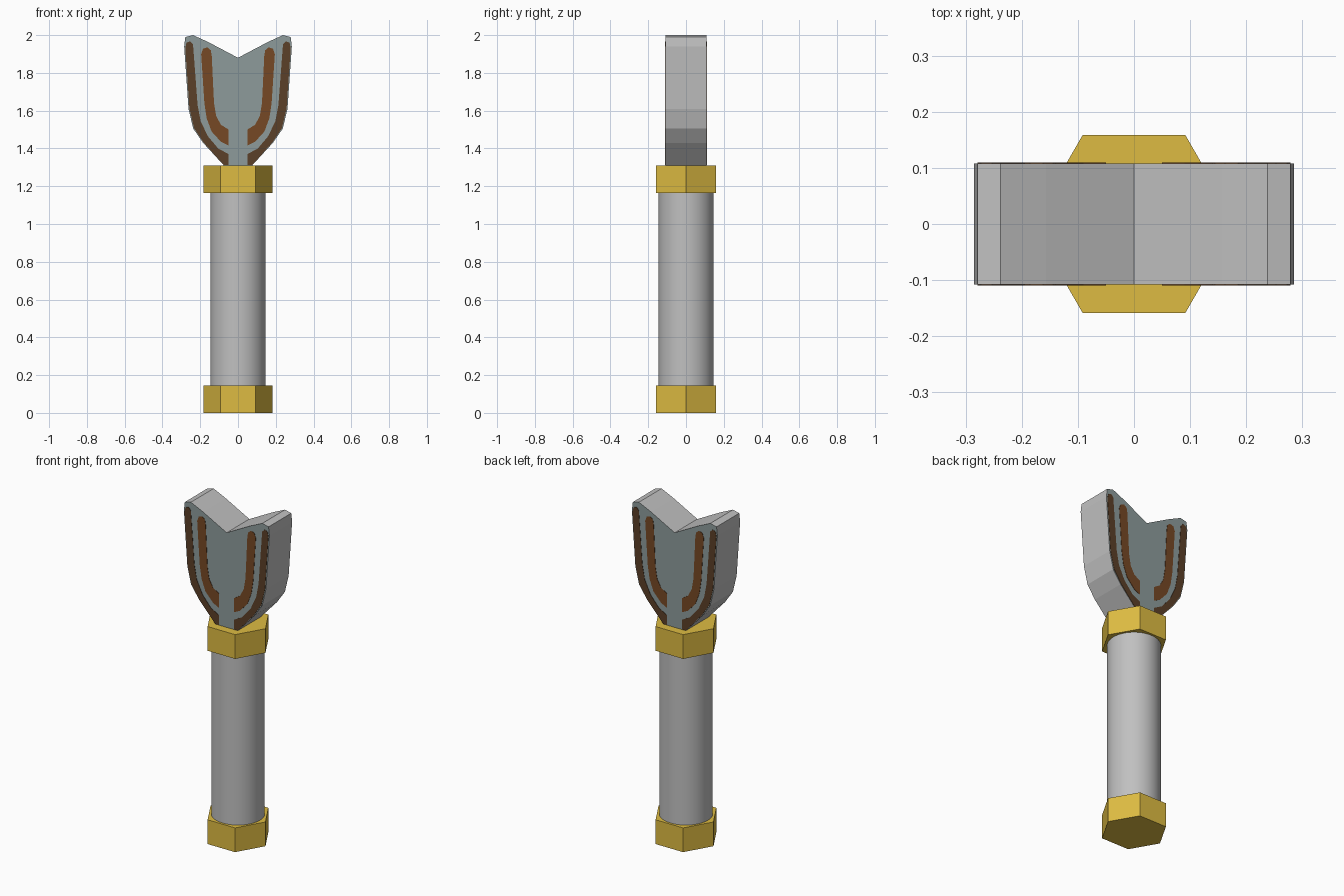
import bpy, bmesh, math

if "Cube" in bpy.data.objects:
    bpy.data.objects.remove(bpy.data.objects["Cube"])


def material(name, rgb):
    m = bpy.data.materials.new(name)
    m.diffuse_color = (*rgb, 1.0)
    m.use_nodes = True
    m.node_tree.nodes["Principled BSDF"].inputs["Base Color"].default_value = m.diffuse_color
    return m


GOLD = material("gold", (0.73, 0.50, 0.055))
GREY = material("grey metal", (0.53, 0.53, 0.53))
SLATE = material("slate grey", (0.27, 0.33, 0.33))
BROWN = material("brown", (0.18, 0.065, 0.018))
DARK_BROWN = material("dark brown", (0.105, 0.05, 0.021))


def prism(name, base, offset, mats):
    """Extrude a 3D polygon along an offset vector."""
    bm = bmesh.new()
    face = bm.faces.new([bm.verts.new(p) for p in base])
    ext = bmesh.ops.extrude_face_region(bm, geom=[face], use_keep_orig=True)
    top = [v for v in ext["geom"] if isinstance(v, bmesh.types.BMVert)]
    bmesh.ops.translate(bm, verts=top, vec=offset)
    bmesh.ops.recalc_face_normals(bm, faces=bm.faces[:])
    mesh = bpy.data.meshes.new(name)
    bm.to_mesh(mesh)
    bm.free()
    for m in mats:
        mesh.materials.append(m)
    obj = bpy.data.objects.new(name, mesh)
    bpy.context.collection.objects.link(obj)
    return obj


def upright(name, radius, sides, z0, z1, mat):
    """Vertical prism with a corner on the +x axis."""
    ring = [(radius * math.cos(2 * math.pi * i / sides),
             radius * math.sin(2 * math.pi * i / sides), z0) for i in range(sides)]
    return prism(name, ring, (0, 0, z1 - z0), [mat])


# Handle and hexagonal end collars
handle = upright("handle", 0.146, 48, 0.14, 1.17, GREY)
for p in handle.data.polygons:
    p.use_smooth = abs(p.normal.z) < 0.5
upright("bottom_collar", 0.183, 6, 0.0, 0.146, GOLD)
upright("top_collar", 0.183, 6, 1.164, 1.31, GOLD)

# Forked head: half outline mirrored across x, slate on front and back
HALF = 0.108
half = [(0.07, 1.305), (0.185, 1.43), (0.237, 1.505), (0.262, 1.61), (0.285, 1.94),
        (0.279, 1.99), (0.238, 2.0), (0.157, 1.963)]
outline = half + [(0, 1.88)] + [(-x, z) for x, z in reversed(half)]
head = prism("head", [(x, -HALF, z) for x, z in outline], (0, 2 * HALF, 0), [GREY, SLATE])
for p in head.data.polygons:
    p.material_index = 1 if abs(p.normal.y) > 0.9 else 0

# Painted stripes as thin plates, mirrored left/right on front and back
outer_stripe = [(0.05, 1.312), (0.075, 1.312), (0.182, 1.432), (0.232, 1.507),
                (0.257, 1.61), (0.279, 1.93), (0.273, 1.96), (0.253, 1.967),
                (0.238, 1.95), (0.214, 1.63), (0.198, 1.545), (0.16, 1.465),
                (0.105, 1.40), (0.05, 1.37)]
inner_stripe = [(0.05, 1.415), (0.09, 1.435), (0.14, 1.49), (0.166, 1.56),
                (0.178, 1.64), (0.195, 1.90), (0.185, 1.928), (0.162, 1.935),
                (0.144, 1.92), (0.139, 1.89), (0.127, 1.64), (0.115, 1.57),
                (0.09, 1.525), (0.05, 1.50)]
for label, pts, mat in (("outer_stripe", outer_stripe, DARK_BROWN),
                        ("inner_stripe", inner_stripe, BROWN)):
    for sx, side in ((1, "right"), (-1, "left")):
        for sy, face in ((-1, "front"), (1, "back")):
            prism(f"{label}_{face}_{side}", [(sx * x, sy * (HALF - 0.002), z) for x, z in pts],
                  (0, sy * 0.004, 0), [mat])
